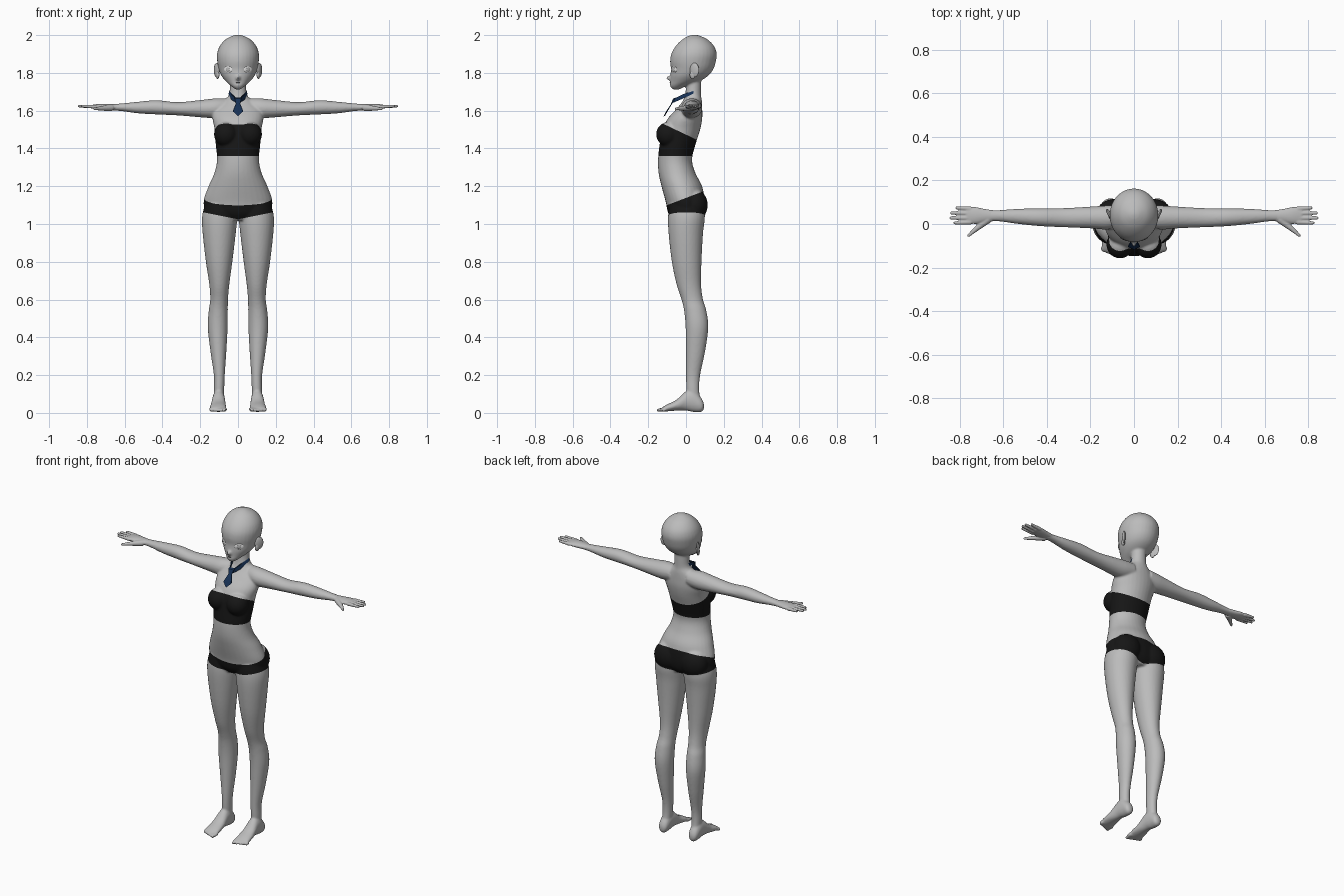
import bpy, bmesh, math
from mathutils import Vector, Matrix

if "Cube" in bpy.data.objects:
    bpy.data.objects.remove(bpy.data.objects["Cube"])


def material(name, rgb):
    mat = bpy.data.materials.new(name)
    mat.use_nodes = True
    mat.diffuse_color = (*rgb, 1)
    bsdf = mat.node_tree.nodes["Principled BSDF"]
    bsdf.inputs["Base Color"].default_value = (*rgb, 1)
    bsdf.inputs["Roughness"].default_value = 0.7
    return mat


skin = material("plain grey", (0.5, 0.5, 0.5))
black = material("black cloth", (0.008, 0.008, 0.008))
navy = material("navy cloth", (0.008, 0.03, 0.09))
white = material("eye white", (0.95, 0.95, 0.95))


def catmull(a, b, c, d, t):
    return 0.5 * (2 * b + (c - a) * t + (2 * a - 5 * b + 4 * c - d) * t * t
                  + (3 * b - a - 3 * c + d) * t ** 3)


def loft(bm, axis, rows, sides=32, steps=5):
    """Smooth closed tube; each row is (position, u0, u1, v0, v1) along axis."""
    dense = []
    for i in range(len(rows) - 1):
        quad = [rows[max(0, min(len(rows) - 1, i + k))] for k in (-1, 0, 1, 2)]
        dense += [[catmull(*vals, s / steps) for vals in zip(*quad)]
                  for s in range(steps)]
    dense.append(rows[-1])
    rings = []
    for t, u0, u1, v0, v1 in dense:
        ring = []
        for k in range(sides):
            a = math.tau * k / sides
            u = (u0 + u1) / 2 + (u1 - u0) / 2 * math.cos(a)
            v = (v0 + v1) / 2 + (v1 - v0) / 2 * math.sin(a)
            ring.append(bm.verts.new({"x": (t, u, v), "y": (u, t, v), "z": (u, v, t)}[axis]))
        rings.append(ring)
    for low, high in zip(rings, rings[1:]):
        for k in range(sides):
            n = (k + 1) % sides
            bm.faces.new((low[k], low[n], high[n], high[k]))
    bm.faces.new(rings[0][::-1])
    bm.faces.new(rings[-1])


def ball(bm, centre, size, turn=0.0):
    m = (Matrix.Translation(centre) @ Matrix.Rotation(turn, 4, "Z")
         @ Matrix.Diagonal((*size, 1)))
    bmesh.ops.create_uvsphere(bm, u_segments=24, v_segments=16, radius=1, matrix=m)


def finger(bm, start, end, radius, tip):
    start, end = Vector(start), Vector(end)
    m = (Matrix.Translation((start + end) / 2)
         @ (end - start).to_track_quat("Z", "Y").to_matrix().to_4x4())
    bmesh.ops.create_cone(bm, cap_ends=True, segments=12, radius1=radius, radius2=tip,
                          depth=(end - start).length, matrix=m)
    ball(bm, end, (tip,) * 3)


def mirror(bm):
    copy = bmesh.ops.duplicate(bm, geom=bm.verts[:] + bm.edges[:] + bm.faces[:])["geom"]
    verts = [g for g in copy if isinstance(g, bmesh.types.BMVert)]
    bmesh.ops.scale(bm, vec=(-1, 1, 1), verts=verts)


def finish(bm, name, *mats, voxel=0, smooth=4):
    """Make a smooth-shaded object, optionally fusing its parts into one skin."""
    bmesh.ops.recalc_face_normals(bm, faces=bm.faces[:])
    mesh = bpy.data.meshes.new(name)
    bm.to_mesh(mesh)
    bm.free()
    obj = bpy.data.objects.new(name, mesh)
    bpy.context.collection.objects.link(obj)
    if voxel:
        fuse = obj.modifiers.new("fuse", "REMESH")
        fuse.mode, fuse.voxel_size = "VOXEL", voxel
        soft = obj.modifiers.new("soften", "SMOOTH")
        soft.factor, soft.iterations = 0.5, smooth
        graph = bpy.context.evaluated_depsgraph_get()
        obj.data = bpy.data.meshes.new_from_object(obj.evaluated_get(graph))
        obj.modifiers.clear()
    for mat in mats:
        obj.data.materials.append(mat)
    bpy.ops.object.select_all(action="DESELECT")
    obj.select_set(True)
    bpy.context.view_layer.objects.active = obj
    bpy.ops.object.shade_smooth_by_angle(angle=math.radians(40))
    return obj


# Body: one leg, foot and arm, mirrored
bm = bmesh.new()
loft(bm, "z", [(.05, .075, .125, .01, .08), (.12, .073, .127, .002, .07),
               (.2, .07, .128, 0, .075), (.32, .062, .145, 0, .1),
               (.45, .055, .16, -.002, .118), (.54, .054, .155, -.01, .108),
               (.6, .053, .147, -.024, .09), (.68, .046, .152, -.05, .08),
               (.8, .03, .17, -.075, .082), (.95, .012, .187, -.092, .09),
               (1.04, .005, .19, -.095, .1), (1.12, .02, .17, -.085, .09)])
loft(bm, "y", [(.095, .09, .115, .02, .05), (.08, .075, .13, .005, .08),
               (.04, .07, .135, .005, .12), (0, .068, .137, .012, .115),
               (-.05, .064, .144, .012, .07), (-.1, .06, .15, .008, .045),
               (-.125, .066, .146, .008, .03)])
loft(bm, "x", [(.06, -.01, .085, 1.57, 1.665), (.12, -.025, .085, 1.56, 1.665),
               (.2, -.02, .08, 1.565, 1.656), (.32, -.015, .073, 1.575, 1.645),
               (.43, -.01, .072, 1.58, 1.655), (.53, 0, .07, 1.586, 1.647),
               (.62, .012, .064, 1.598, 1.638), (.68, .012, .064, 1.602, 1.634)])
for i in range(5):
    x = .07 + .018 * i
    finger(bm, (x, -.11, .02), (x, -.148 + .007 * i, .014), .013, .009)
ball(bm, (.064, -.094, 1.475), (.063, .064, .065))
ball(bm, (.09, .045, 1.1), (.085, .07, .085))
mirror(bm)

# Torso and neck, then the head with its nose
torso = [(1.02, .08, -.07, .07), (1.06, .165, -.095, .095), (1.12, .182, -.108, .1),
         (1.2, .156, -.13, .085), (1.27, .125, -.145, .05), (1.34, .111, -.148, .032),
         (1.42, .118, -.14, .05), (1.5, .124, -.125, .075), (1.56, .135, -.095, .086),
         (1.61, .125, -.05, .086), (1.65, .08, -.018, .084), (1.68, .05, -.006, .08),
         (1.73, .043, 0, .08), (1.8, .043, 0, .08)]
head = [(1.712, .012, -.07, -.035), (1.73, .036, -.084, 0), (1.755, .064, -.083, .07),
        (1.785, .088, -.083, .118), (1.82, .102, -.08, .145), (1.86, .11, -.084, .158),
        (1.9, .111, -.078, .163), (1.94, .098, -.056, .15), (1.975, .069, -.022, .117),
        (1.995, .033, .013, .077), (2.002, .008, .04, .052)]
for part in (torso, head):
    loft(bm, "z", [(z, -w, w, front, back) for z, w, front, back in part])
ball(bm, (0, -.083, 1.772), (.012, .022, .013))
body = finish(bm, "body", skin, black, voxel=.006, smooth=5)

# Cut the clothing edges into the skin and colour the bands between them
edges = {"band_top": (0, -.475, 1.473), "band_bottom": (0, 0, 1.36),
         "shorts_top": (0, .38, 1.138), "shorts_left": (.2, 0, 1.025),
         "shorts_right": (-.2, 0, 1.025)}


def above(point, edge):
    sx, sy, base = edges[edge]
    return point.z > base + sx * point.x + sy * point.y


bm = bmesh.new()
bm.from_mesh(body.data)
for sx, sy, base in edges.values():
    bmesh.ops.bisect_plane(bm, geom=bm.verts[:] + bm.edges[:] + bm.faces[:],
                           plane_co=(0, 0, base), plane_no=(-sx, -sy, 1))
for face in bm.faces:
    c = face.calc_center_median()
    band = above(c, "band_bottom") and not above(c, "band_top")
    shorts = (above(c, "shorts_left") and above(c, "shorts_right")
              and not above(c, "shorts_top"))
    face.material_index = int(abs(c.x) < .3 and (band or shorts))
bm.to_mesh(body.data)
bm.free()

# Hands: palm, four fingers and thumb
bm = bmesh.new()
loft(bm, "x", [(.64, .014, .062, 1.603, 1.634), (.69, .006, .07, 1.603, 1.636),
               (.73, 0, .078, 1.606, 1.636), (.77, .004, .078, 1.611, 1.631)])
for y, reach in ((.07, .82), (.049, .845), (.028, .848), (.008, .83)):
    finger(bm, (.75, y, 1.621), (reach - .007, y * 1.12 - .004, 1.624), .011, .0075)
finger(bm, (.67, .022, 1.615), (.725, -.022, 1.612), .019, .012)
finger(bm, (.725, -.022, 1.612), (.76, -.053, 1.61), .012, .007)
mirror(bm)
finish(bm, "hands", skin, voxel=.004, smooth=2)

# Ears: flaps flaring outward to the back
bm = bmesh.new()
ball(bm, (.113, .045, 1.815), (.009, .027, .038), -.5)
ball(bm, (.108, .035, 1.79), (.009, .016, .022), -.3)
mirror(bm)
finish(bm, "ears", skin)

# Eyes: shallow whites with a plain iris
for name, size, depth, mat in (("eye_whites", (.026, .004, .017), 0, white),
                               ("irises", (.012, .003, .013), .003, skin)):
    bm = bmesh.new()
    ball(bm, (.053 + depth * .5, -.064 - depth, 1.818), size, .6)
    mirror(bm)
    finish(bm, name, mat)

# Mouth line
bm = bmesh.new()
ball(bm, (0, -.084, 1.747), (.012, .003, .0015))
finish(bm, "mouth", black)


def plate(bm, outline, thickness):
    front = [bm.verts.new(p) for p in outline]
    face = bm.faces.new(front)
    grown = bmesh.ops.extrude_face_region(bm, geom=[face])["geom"]
    bmesh.ops.translate(bm, vec=(0, thickness, thickness / 2),
                        verts=[g for g in grown if isinstance(g, bmesh.types.BMVert)])


# Necktie: two straps, a knot and a hanging blade
bm = bmesh.new()
plate(bm, [(.012, -.068, 1.642), (.035, -.03, 1.658), (.05, .035, 1.688),
           (.046, .035, 1.702), (.034, -.025, 1.683), (.008, -.064, 1.662)], .006)
mirror(bm)
plate(bm, [(-.018, -.068, 1.664), (.018, -.068, 1.664),
           (.011, -.08, 1.636), (-.011, -.08, 1.636)], .012)
plate(bm, [(-.01, -.078, 1.638), (.01, -.078, 1.638), (.027, -.106, 1.596),
           (0, -.118, 1.57), (-.027, -.106, 1.596)], .007)
finish(bm, "necktie", navy)
